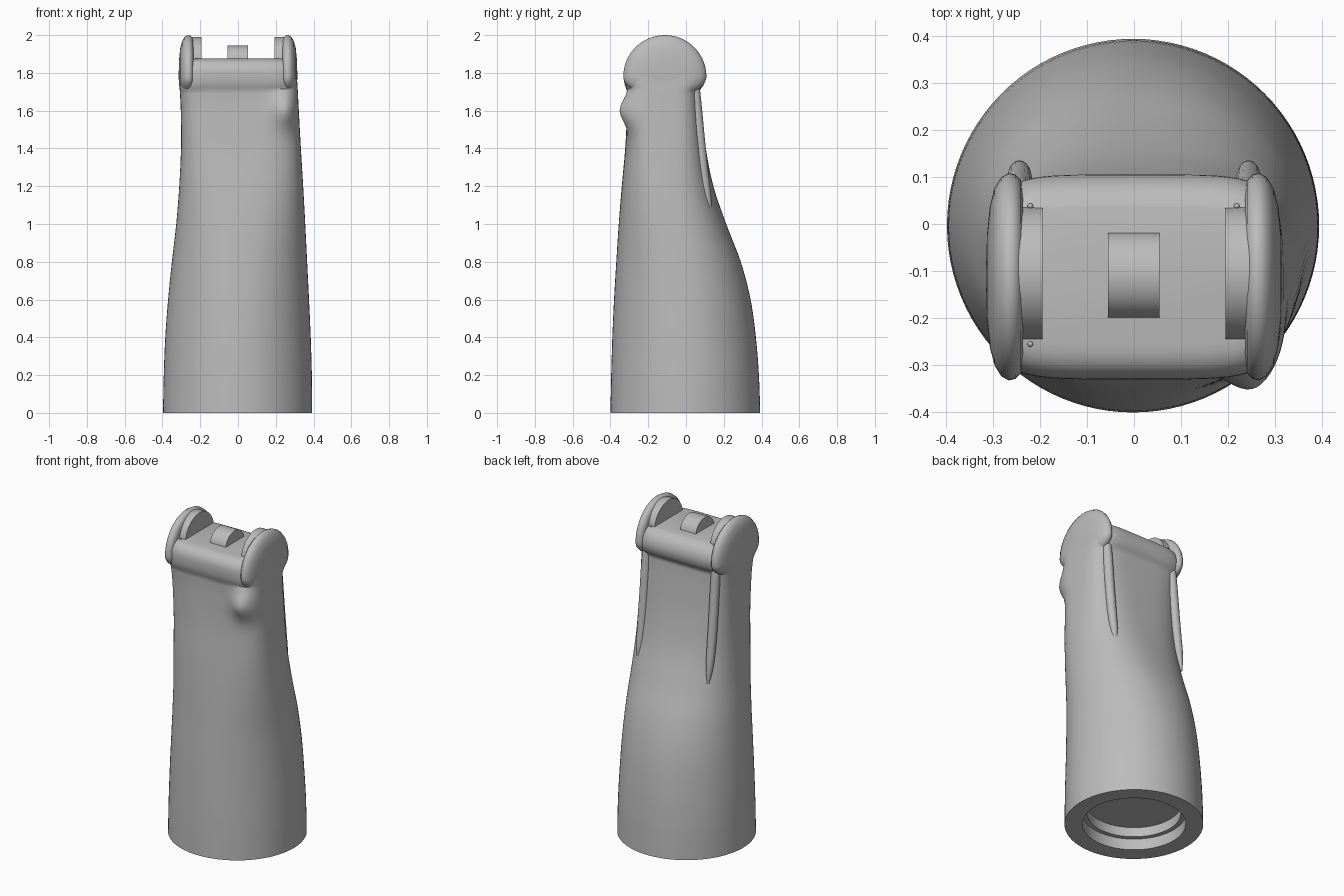
import bpy, bmesh, math
from mathutils import Vector

if "Cube" in bpy.data.objects:
    bpy.data.objects.remove(bpy.data.objects["Cube"])

grey = bpy.data.materials.new("neutral grey")
grey.diffuse_color = (0.5, 0.5, 0.5, 1)
grey.use_nodes = True
grey.node_tree.nodes["Principled BSDF"].inputs["Base Color"].default_value = grey.diffuse_color


def finish(name, bm, angle=35):
    bmesh.ops.recalc_face_normals(bm, faces=bm.faces)
    me = bpy.data.meshes.new(name)
    bm.to_mesh(me)
    bm.free()
    me.materials.append(grey)
    ob = bpy.data.objects.new(name, me)
    bpy.context.collection.objects.link(ob)
    bpy.ops.object.select_all(action='DESELECT')
    ob.select_set(True)
    bpy.context.view_layer.objects.active = ob
    bpy.ops.object.shade_smooth_by_angle(angle=math.radians(angle))
    return ob


def loft(name, rings, angle=35):
    """Skin a list of equal-length closed rings and cap both ends."""
    bm = bmesh.new()
    loops = [[bm.verts.new(p) for p in r] for r in rings]
    n = len(loops[0])
    for a, b in zip(loops, loops[1:]):
        for i in range(n):
            j = (i + 1) % n
            bm.faces.new((a[i], a[j], b[j], b[i]))
    bm.faces.new(loops[0][::-1])
    bm.faces.new(loops[-1])
    return finish(name, bm, angle)


def section(z, x0, x1, y0, y1, n, count=96):
    """Superellipse cross-section between the given limits."""
    pts = []
    for i in range(count):
        t = 2 * math.pi * i / count
        c, s = math.cos(t), math.sin(t)
        x = (x0 + x1) / 2 + (x1 - x0) / 2 * math.copysign(abs(c) ** (2 / n), c)
        y = (y0 + y1) / 2 + (y1 - y0) / 2 * math.copysign(abs(s) ** (2 / n), s)
        pts.append(Vector((x, y, z)))
    return pts


def smooth(keys, steps):
    """Catmull-Rom interpolation of key tuples."""
    out = []
    for i in range(len(keys) - 1):
        p = [keys[max(0, min(len(keys) - 1, i + k))] for k in (-1, 0, 1, 2)]
        for s in range(steps):
            t = s / steps
            out.append([0.5 * (2 * b + (c - a) * t + (2 * a - 5 * b + 4 * c - d) * t * t
                               + (3 * b - a - 3 * c + d) * t ** 3)
                        for a, b, c, d in zip(*p)])
    return out + [list(keys[-1])]


# Body sleeve: z, x limits, y limits, squareness
keys = [
    (0.0, -0.397, 0.393, -0.40, 0.393, 2.0),
    (0.2, -0.393, 0.391, -0.396, 0.386, 2.0),
    (0.4, -0.385, 0.385, -0.390, 0.370, 2.0),
    (0.6, -0.370, 0.376, -0.381, 0.342, 2.05),
    (0.8, -0.350, 0.366, -0.369, 0.290, 2.15),
    (1.0, -0.327, 0.356, -0.356, 0.213, 2.35),
    (1.2, -0.311, 0.345, -0.340, 0.145, 2.7),
    (1.4, -0.302, 0.333, -0.322, 0.105, 3.2),
    (1.6, -0.303, 0.322, -0.312, 0.080, 3.8),
    (1.7, -0.308, 0.317, -0.312, 0.072, 4.3),
]
# Rolled rim around the head
head = [
    (1.715, -0.309, 0.316, -0.316, 0.078, 4.8),
    (1.745, -0.309, 0.314, -0.326, 0.097, 5.0),
    (1.785, -0.308, 0.312, -0.330, 0.105, 5.0),
    (1.825, -0.304, 0.308, -0.326, 0.096, 5.0),
    (1.855, -0.296, 0.300, -0.308, 0.075, 5.0),
    (1.870, -0.288, 0.290, -0.282, 0.050, 5.0),
    (1.875, -0.280, 0.280, -0.255, 0.035, 5.0),
]
outer = [section(*k) for k in smooth(keys, 6)] + [section(*k) for k in smooth(head, 3)]
# Soft bump on the front right corner
for ring in outer:
    for p in ring:
        if p.y < -0.12 and p.z < 1.71:
            d = ((p.x - 0.26) / 0.075) ** 2 + ((p.z - 1.60) / 0.085) ** 2
            p.y -= 0.062 * math.exp(-d)
# Stepped socket in the base
socket = [section(z, -r, r, -r, r, 2) for r, z in
          ((0.268, 0.13), (0.268, 0.07), (0.295, 0.07), (0.295, 0.0))]
loft("body_sleeve", socket + outer)

# Domed side ears (x, radius), with round inner cheeks
dome = [(0.236, 0.185), (0.240, 0.205), (0.252, 0.217), (0.266, 0.22), (0.282, 0.211),
        (0.296, 0.188), (0.306, 0.150), (0.312, 0.09), (0.314, 0.02)]
for side, label in ((-1, "left"), (1, "right")):
    rings = []
    for x, r in dome:
        ring = []
        for i in range(64):
            t = 2 * math.pi * i / 64
            c, s = math.cos(t), math.sin(t)
            ring.append((side * x, -0.112 + r * c, 1.78 + r * s * (1 if s > 0 else 0.5)))
        rings.append(ring)
    loft(label + "_ear", rings, 50)
    rings = [[(side * x, -0.105 + 0.142 * math.cos(2 * math.pi * i / 48),
               1.848 + 0.142 * math.sin(2 * math.pi * i / 48)) for i in range(48)]
             for x in (0.194, 0.245)]
    loft(label + "_inner_cheek", rings)

# Curved centre tab on the flat deck
arc = [(-0.109 + 0.091 * math.cos(math.pi * i / 24), 1.862 + 0.083 * math.sin(math.pi * i / 24))
       for i in range(25)]
loft("centre_tab", [[(x, y, z) for y, z in arc] for x in (-0.055, 0.054)])

# Slim tapering ribs down the back corners
rib = [(0.045, 1.74, 0.026), (0.056, 1.62, 0.028), (0.072, 1.45, 0.028), (0.091, 1.28, 0.027),
       (0.112, 1.14, 0.022), (0.128, 1.04, 0.006)]
for side, label in ((-1, "left"), (1, "right")):
    rings = [[(side * (0.24 + 0.005 * (1.74 - z)) + r * math.cos(2 * math.pi * i / 16),
               y + r * math.sin(2 * math.pi * i / 16), z) for i in range(16)]
             for y, z, r in smooth(rib, 5)]
    loft(label + "_back_rib", rings)

# Tiny pins beside the cheeks
for i, (x, y) in enumerate(((-0.22, 0.038), (0.218, 0.038), (-0.22, -0.255))):
    bm = bmesh.new()
    bmesh.ops.create_uvsphere(bm, u_segments=10, v_segments=6, radius=0.006)
    bmesh.ops.translate(bm, verts=bm.verts, vec=(x, y, 1.874))
    finish("pin_%d" % (i + 1), bm)
